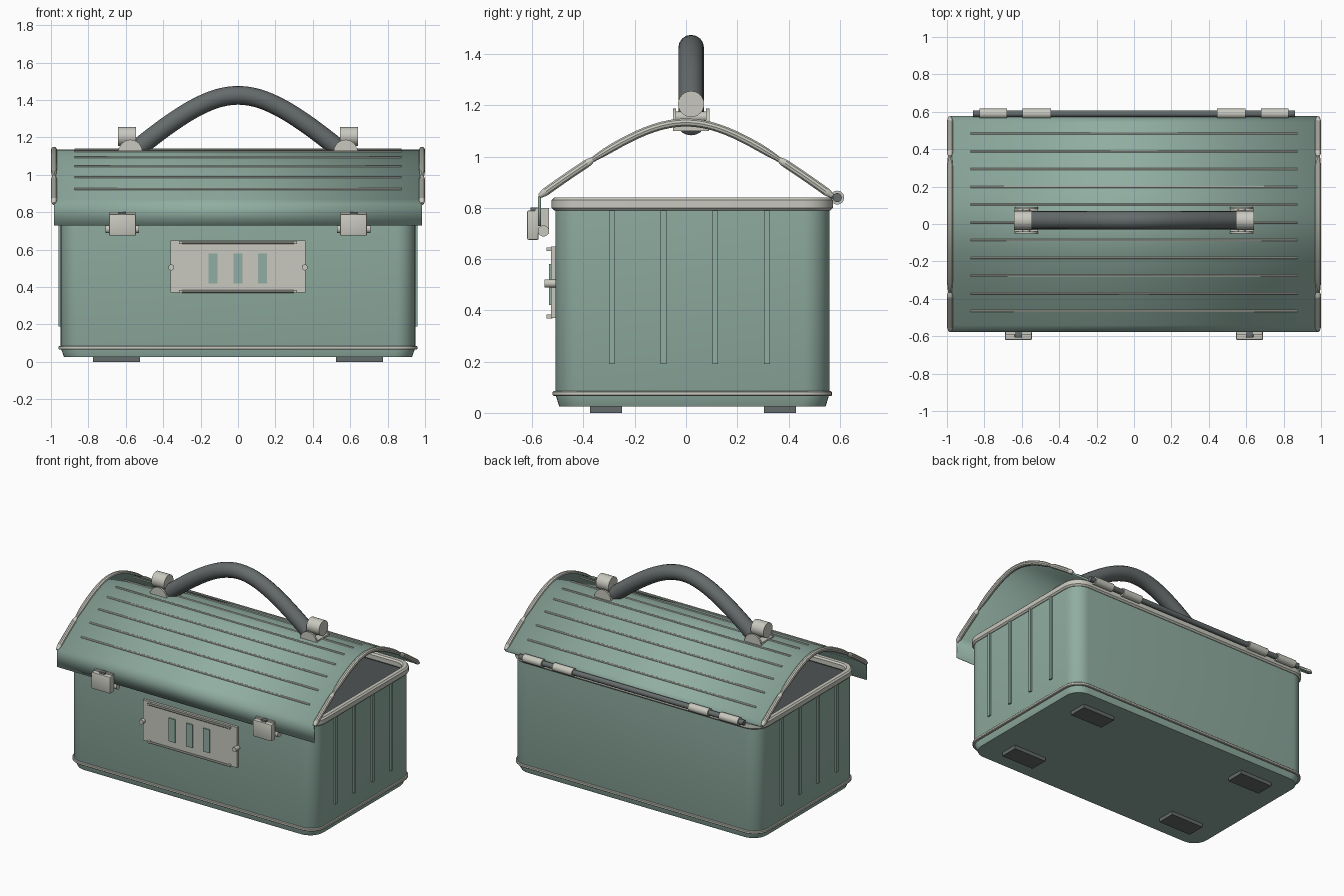
import bpy, bmesh, math
from mathutils import Vector, Matrix

old = bpy.data.objects.get("Cube")
if old:
    bpy.data.objects.remove(old)


def material(name, rgb):
    m = bpy.data.materials.new(name)
    m.use_nodes = True
    m.diffuse_color = (*rgb, 1)
    m.node_tree.nodes["Principled BSDF"].inputs["Base Color"].default_value = (*rgb, 1)
    return m


GREEN = material("sage_green", (0.28, 0.42, 0.36))
METAL = material("pale_metal", (0.58, 0.58, 0.52))
DARK = material("dark_grey", (0.13, 0.145, 0.145))
MID_Y = 0.025


def finish(name, bm, *mats):
    bmesh.ops.recalc_face_normals(bm, faces=bm.faces)
    mesh = bpy.data.meshes.new(name)
    bm.to_mesh(mesh)
    bm.free()
    ob = bpy.data.objects.new(name, mesh)
    bpy.context.collection.objects.link(ob)
    for m in mats:
        mesh.materials.append(m)
    smooth(ob)
    return ob


def smooth(ob):
    bpy.ops.object.select_all(action='DESELECT')
    ob.select_set(True)
    bpy.context.view_layer.objects.active = ob
    bpy.ops.object.shade_smooth_by_angle(angle=math.radians(35))


def box(name, x, y, z, mat, bevel=0):
    """Box between the given (low, high) pairs."""
    bm = bmesh.new()
    bmesh.ops.create_cube(bm, size=1)
    for v in bm.verts:
        v.co = [(p[0] + p[1]) / 2 + c * (p[1] - p[0]) for p, c in zip((x, y, z), v.co)]
    if bevel:
        bmesh.ops.bevel(bm, geom=bm.edges[:], offset=bevel, segments=2, affect='EDGES', profile=0.5)
    return finish(name, bm, mat)


def cylinder(name, a, b, r, mat, sides=24):
    """Cylinder from point a to point b."""
    a, b = Vector(a), Vector(b)
    turn = (b - a).to_track_quat('Z', 'Y').to_matrix().to_4x4()
    bm = bmesh.new()
    bmesh.ops.create_cone(bm, cap_ends=True, segments=sides, radius1=r, radius2=r,
                          depth=(b - a).length, matrix=Matrix.Translation((a + b) / 2) @ turn)
    return finish(name, bm, mat)


def tube(name, pts, r, mat, sides=16, taper=None):
    """Sweep a circle along points lying in one plane."""
    bm = bmesh.new()
    pts = [Vector(p) for p in pts]
    normal = (pts[-1] - pts[0]).cross(Vector((0, 0, 1))).normalized()
    rings = []
    for i, p in enumerate(pts):
        d = (pts[min(i + 1, len(pts) - 1)] - pts[max(i - 1, 0)]).normalized()
        up = normal.cross(d)
        rad = r * (taper(i / (len(pts) - 1)) if taper else 1)
        angles = [2 * math.pi * k / sides for k in range(sides)]
        rings.append([bm.verts.new(p + rad * (normal * math.cos(t) + up * math.sin(t))) for t in angles])
    bridge(bm, rings)
    bm.faces.new(rings[0])
    bm.faces.new(rings[-1])
    return finish(name, bm, mat)


def bridge(bm, rings, first_dark=99):
    n = len(rings[0])
    for i, (a, b) in enumerate(zip(rings, rings[1:])):
        for k in range(n):
            f = bm.faces.new((a[k], a[(k + 1) % n], b[(k + 1) % n], b[k]))
            f.material_index = int(i >= first_dark)


def rounded_ring(bm, hx, hy, z, r):
    ring = []
    for q, (sx, sy) in enumerate(((1, 1), (-1, 1), (-1, -1), (1, -1))):
        for k in range(9):
            t = math.pi / 2 * (q + k / 8)
            ring.append(bm.verts.new((sx * (hx - r) + r * math.cos(t),
                                      MID_Y + sy * (hy - r) + r * math.sin(t), z)))
    return ring


def band(name, hx, hy, z0, z1, width, soft):
    """Closed rounded-rectangle trim ring."""
    bm = bmesh.new()
    w = width
    section = ((0, z0 + soft), (0, z1 - soft), (soft, z1), (w - soft, z1),
               (w, z1 - soft), (w, z0 + soft), (w - soft, z0), (soft, z0))
    rings = [rounded_ring(bm, hx - d, hy - d, z, 0.115 - d) for d, z in section]
    bridge(bm, rings + rings[:1])
    finish(name, bm, METAL)


# Open body with a dark inside
bm = bmesh.new()
levels = ((0.93, 0.52, 0.025), (0.948, 0.535, 0.075), (0.948, 0.535, 0.81),
          (0.935, 0.522, 0.81), (0.935, 0.522, 0.06))
rings = [rounded_ring(bm, hx, hy, z, 0.1) for hx, hy, z in levels]
bridge(bm, rings, first_dark=3)
bm.faces.new(rings[0])
bm.faces.new(rings[-1]).material_index = 1
finish("body", bm, GREEN, DARK)
band("top_rim", 0.962, 0.549, 0.79, 0.84, 0.045, 0.01)
band("bottom_trim", 0.96, 0.545, 0.065, 0.085, 0.025, 0.004)

# Side ribs and feet
for side, s in (("left", 1), ("right", -1)):
    for i in range(4):
        y = -0.29 + i * 0.202
        box(f"{side}_side_rib_{i + 1}", sorted((s * 0.94, s * 0.959)), (y - 0.011, y + 0.011),
            (0.19, 0.79), GREEN)
    for end, y in (("front", -0.312), ("back", 0.367)):
        box(f"{end}_{side}_foot", sorted((s * 0.525, s * 0.775)), (y - 0.063, y + 0.063),
            (0, 0.03), DARK)


# Arched lid with front flap
def arch(y):
    return 1.135 + 0.22 - math.hypot(0.22, 0.8 * y)


bm = bmesh.new()
N = 32
profile = [(-0.577, 0.73)] + [(y, arch(y)) for y in (-0.577 + 1.154 * i / N for i in range(N + 1))]
left = [bm.verts.new((0.985, y, z)) for y, z in profile]
right = [bm.verts.new((-0.985, y, z)) for y, z in profile]
for i in range(len(profile) - 1):
    bm.faces.new((right[i], left[i], left[i + 1], right[i + 1]))
lid = finish("lid", bm, GREEN)
if lid.data.polygons[N // 2].normal.z < 0:
    lid.data.flip_normals()
solid = lid.modifiers.new("thickness", 'SOLIDIFY')
solid.thickness = 0.012
solid.offset = -1

# Lid ribs
for i in range(11):
    y = 0.482 - i * 0.0947
    cylinder(f"lid_rib_{i + 1}", (-0.875, y, arch(y)), (0.875, y, arch(y)), 0.006, METAL, 8)

# Lid edge trim in three tapered lengths
for side, s in (("left", 1), ("right", -1)):
    for part, a, b in (("front", -0.572, -0.36), ("middle", -0.38, 0.38), ("back", 0.36, 0.572)):
        pts = [(s * 0.984, y, arch(y) - 0.002) for y in (a + (b - a) * k / 24 for k in range(25))]
        tube(f"{side}_{part}_lid_trim", pts, 0.0165, METAL, 10,
             lambda t: 0.55 + 0.45 * min(1, 10 * min(t, 1 - t)))

# Hinge
cylinder("hinge_rod", (-0.86, 0.59, 0.84), (0.86, 0.59, 0.84), 0.018, DARK, 16)
for side, s in (("left", 1), ("right", -1)):
    for part, a, b in (("inner", 0.445, 0.595), ("outer", 0.68, 0.825)):
        cylinder(f"{side}_{part}_hinge_barrel", (s * a, 0.59, 0.84), (s * b, 0.59, 0.84), 0.027, METAL)

# Latches
for side, s in (("left", 1), ("right", -1)):
    x = s * 0.618
    box(f"{side}_latch_plate", (x - 0.07, x + 0.07), (-0.59, -0.535), (0.7, 0.83 - 0.03), METAL)
    box(f"{side}_latch_lever", (x - 0.072, x + 0.072), (-0.62, -0.575), (0.675, 0.79), METAL, 0.006)
    cylinder(f"{side}_latch_pin", (x - 0.09, -0.556, 0.71), (x + 0.09, -0.556, 0.71), 0.022, METAL, 16)
    box(f"{side}_latch_hook", (x - 0.02, x + 0.02), (-0.607, -0.575), (0.78, 0.802), DARK, 0.004)

# Front plate with slots, rails and rivets
box("front_plate", (-0.36, 0.36), (-0.526, -0.505), (0.37, 0.65), METAL)
for i, x in enumerate((-0.133, 0, 0.13)):
    box(f"plate_slot_{i + 1}", (x - 0.024, x + 0.024), (-0.534, -0.526), (0.42, 0.58), GREEN)
for part, z in (("upper", 0.638), ("lower", 0.376)):
    cylinder(f"{part}_plate_rail", (-0.31, -0.538, z), (0.31, -0.538, z), 0.007, METAL, 10)
    for s in (1, -1):
        box(f"{part}_rail_end", sorted((s * 0.3, s * 0.315)), (-0.545, -0.52), (z - 0.007, z + 0.007), METAL)
for side, s in (("left", 1), ("right", -1)):
    cylinder(f"{side}_plate_rivet", (s * 0.357, -0.552, 0.505), (s * 0.357, -0.51, 0.505), 0.016, METAL, 16)

# Handle grip
H = 0.02
grip = []
for i in range(33):
    x = -0.56 + 1.12 * i / 32
    grip.append((x, H, 1.425 + 0.32 - math.hypot(0.32, 0.955 * x) - 0.0))
tube("handle_grip", grip, 0.05, DARK, 16)

# Handle brackets
for side, s in (("left", 1), ("right", -1)):
    cylinder(f"{side}_handle_end", (s * 0.545, H, 1.205), (s * 0.642, H, 1.205), 0.051, METAL)
    box(f"{side}_bracket_base", sorted((s * 0.515, s * 0.64)), (H - 0.07, H + 0.07), (1.1, 1.142), METAL)
    for part, y in (("front", H - 0.065), ("back", H + 0.065)):
        bm = bmesh.new()
        arc = [(s * 0.575 + 0.063 * math.cos(t), 1.125 + 0.063 * math.sin(t))
               for t in (math.pi * k / 12 for k in range(13))]
        a, b = ([bm.verts.new((px, yy, pz)) for px, pz in arc] for yy in (y - 0.006, y + 0.006))
        bridge(bm, [a, b])
        bm.faces.new(a)
        bm.faces.new(b)
        finish(f"{side}_{part}_bracket_cheek", bm, METAL)
    cylinder(f"{side}_bracket_pin", (s * 0.575, H - 0.07, 1.155), (s * 0.575, H + 0.07, 1.155), 0.02, METAL, 16)
